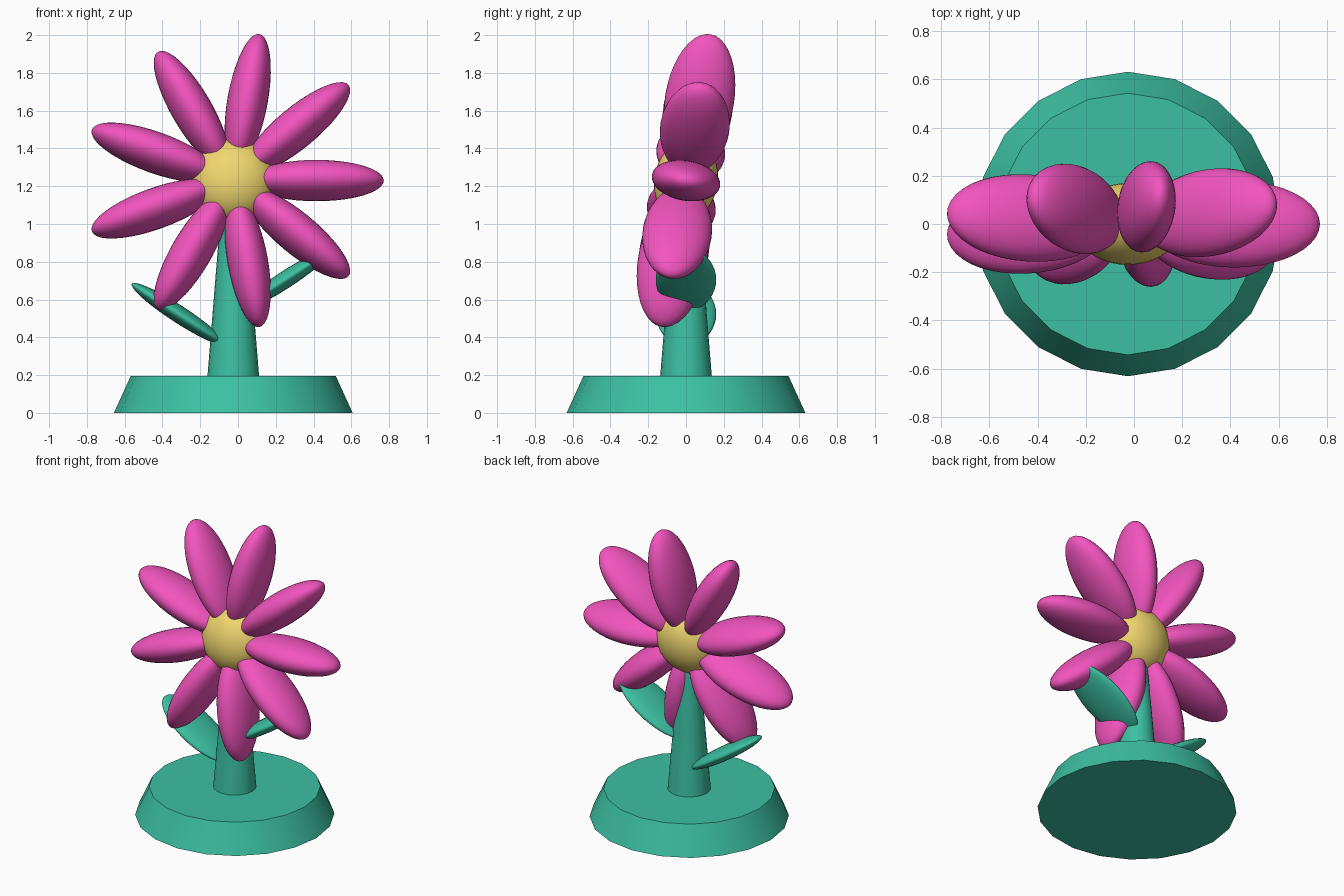
import bpy
from math import radians
from mathutils import Matrix, Vector

if "Cube" in bpy.data.objects:
    bpy.data.objects.remove(bpy.data.objects["Cube"])

CX = -0.025  # shared axis of base, stem and bloom


def material(name, rgb):
    m = bpy.data.materials.new(name)
    m.diffuse_color = (*rgb, 1)
    m.use_nodes = True
    m.node_tree.nodes["Principled BSDF"].inputs["Base Color"].default_value = m.diffuse_color
    return m


GREEN = material("green", (0.045, 0.53, 0.36))
PINK = material("pink", (0.90, 0.09, 0.52))
GOLD = material("gold", (0.88, 0.68, 0.16))


def finish(name, mat):
    ob = bpy.context.object
    ob.name = name
    ob.data.materials.append(mat)
    bpy.ops.object.shade_smooth_by_angle(angle=radians(35))
    return ob


def cone(name, r1, r2, z1, z2, sides, mat):
    bpy.ops.mesh.primitive_cone_add(vertices=sides, radius1=r1, radius2=r2,
                                    depth=z2 - z1, location=(CX, 0, (z1 + z2) / 2))
    return finish(name, mat)


def ellipsoid(name, radii, placement, mat):
    bpy.ops.mesh.primitive_uv_sphere_add(segments=32, ring_count=20, radius=1)
    ob = finish(name, mat)
    # long axis x, poles at the tips
    shape = Matrix.Diagonal((*radii, 1)) @ Matrix.Rotation(radians(90), 4, 'Y')
    ob.data.transform(shape)
    ob.matrix_world = placement
    return ob


# Base and tapered stem
cone("base", 0.632, 0.543, 0, 0.195, 20, GREEN)
cone("stem", 0.137, 0.055, 0.19, 1.2, 20, GREEN)

# Flower head, leaning slightly back
head = Matrix.Translation((CX, 0, 1.23)) @ Matrix.Rotation(radians(-9.5), 4, 'X')
ellipsoid("flower_center", (0.225, 0.168, 0.225), head, GOLD)
for i in range(9):
    spin = Matrix.Rotation(radians(-40 * i), 4, 'Y')
    ellipsoid(f"petal_{i + 1}", (0.357, 0.183, 0.107),
              head @ spin @ Matrix.Translation((0.44, 0, 0)), PINK)

# Two flat leaves rising outwards at different heights
for name, x, z, angle in (("left_leaf", -0.315, 0.523, 33), ("right_leaf", 0.25, 0.705, -33)):
    place = Matrix.Translation((x, 0, z)) @ Matrix.Rotation(radians(angle), 4, 'Y')
    ellipsoid(name, (0.295, 0.16, 0.046), place, GREEN)
